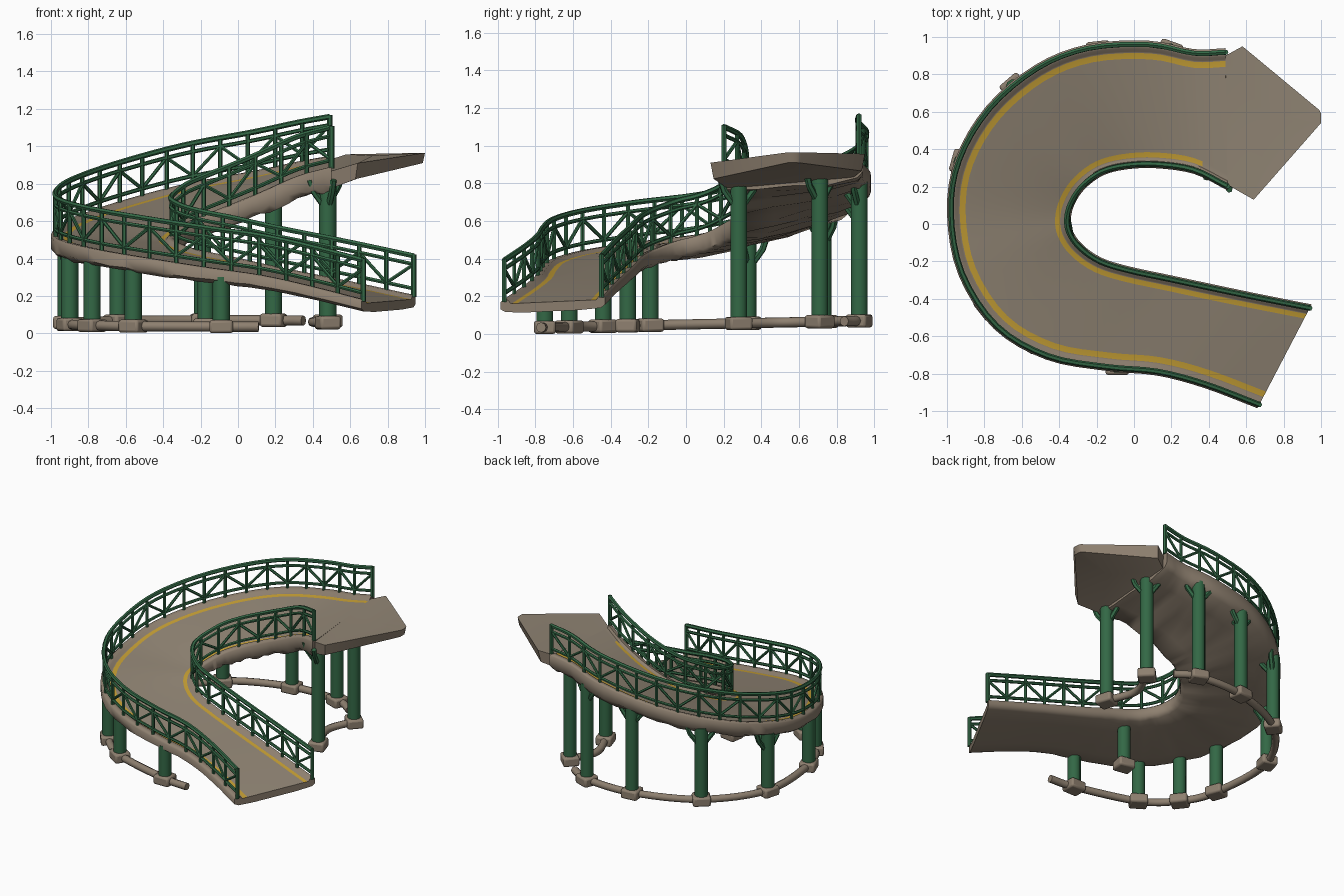
import bpy, bmesh, math, random
from mathutils import Vector

random.seed(4)
if "Cube" in bpy.data.objects:
    bpy.data.objects.remove(bpy.data.objects["Cube"])


def material(name, rgb):
    m = bpy.data.materials.new(name)
    m.use_nodes = True
    m.diffuse_color = (*rgb, 1)
    node = m.node_tree.nodes["Principled BSDF"]
    node.inputs["Base Color"].default_value = (*rgb, 1)
    node.inputs["Roughness"].default_value = 0.9
    return m


STONE = material("stone", (0.27, 0.215, 0.16))
PAVING = material("paving", (0.28, 0.232, 0.174))
YELLOW = material("yellow line", (0.55, 0.34, 0.035))
GREEN = material("green metal", (0.033, 0.138, 0.06))


def smooth(ob, angle=55):
    bpy.ops.object.select_all(action="DESELECT")
    ob.select_set(True)
    bpy.context.view_layer.objects.active = ob
    bpy.ops.object.shade_smooth_by_angle(angle=math.radians(angle))


def mesh_object(name, bm, mats):
    bmesh.ops.recalc_face_normals(bm, faces=bm.faces)
    me = bpy.data.meshes.new(name)
    bm.to_mesh(me)
    bm.free()
    for m in mats:
        me.materials.append(m)
    ob = bpy.data.objects.new(name, me)
    bpy.context.collection.objects.link(ob)
    smooth(ob)
    return ob


def tubes(name, paths, radius, mat, res=1):
    """One mesh of round bars, one for each path."""
    cu = bpy.data.curves.new(name, "CURVE")
    cu.dimensions = "3D"
    cu.bevel_depth, cu.bevel_resolution, cu.use_fill_caps = radius, res, True
    for path in paths:
        sp = cu.splines.new("POLY")
        sp.points.add(len(path) - 1)
        for p, co in zip(sp.points, path):
            p.co = (*co, 1)
    cu.materials.append(mat)
    ob = bpy.data.objects.new(name, cu)
    bpy.context.collection.objects.link(ob)
    bpy.ops.object.select_all(action="DESELECT")
    ob.select_set(True)
    bpy.context.view_layer.objects.active = ob
    bpy.ops.object.convert(target="MESH")
    smooth(bpy.context.object)


def spline(points, steps=4):
    """Smooth path through the points."""
    pts = [Vector(p) for p in points]
    pts = [2 * pts[0] - pts[1]] + pts + [2 * pts[-1] - pts[-2]]
    out = []
    for a, b, c, d in zip(pts, pts[1:], pts[2:], pts[3:]):
        for i in range(steps):
            t = i / steps
            out.append(0.5 * (2 * b + (c - a) * t + (2 * a - 5 * b + 4 * c - d) * t ** 2
                              + (3 * b - a - 3 * c + d) * t ** 3))
    return out + [pts[-2]]


def resample(path, n):
    """n equal steps along a path."""
    dist = [0]
    for a, b in zip(path, path[1:]):
        dist.append(dist[-1] + (b - a).length)
    out, j = [], 0
    for i in range(n + 1):
        s = dist[-1] * i / n
        while j < len(path) - 2 and dist[j + 1] < s:
            j += 1
        out.append(path[j].lerp(path[j + 1], (s - dist[j]) / (dist[j + 1] - dist[j])))
    return out


# Matching points on the two edges of the ramp
outer = spline([(.66, -.985, .18), (.37, -.875, .255), (.12, -.81, .31), (-.15, -.785, .348),
                (-.47, -.725, .398), (-.75, -.56, .445), (-.94, -.27, .49), (-1, .06, .53),
                (-.955, .35, .59), (-.79, .63, .66), (-.53, .85, .74), (-.25, .96, .81),
                (.08, .98, .87), (.32, .935, .92), (.49, .94, .95)])
inner = spline([(.95, -.43, .205), (.6, -.36, .28), (.2, -.275, .36), (-.02, -.228, .41),
                (-.17, -.182, .44), (-.275, -.11, .47), (-.33, -.03, .5), (-.335, .05, .52),
                (-.305, .13, .55), (-.25, .2, .59), (-.16, .262, .63), (-.04, .292, .68),
                (.12, .298, .75), (.32, .268, .84), (.5, .18, .89)])

# Ramp: a kerbed section swept between the edges, with a rough thickening underside
EDGE = [(.03, -.1), (0, -.075), (0, -.012), (.012, 0), (.045, -.002), (.06, -.02),
        (.068, -.021), (.1, -.021)]
bm = bmesh.new()
rings = []
for n, (o, i) in enumerate(zip(outer, inner)):
    span = i - o
    width = span.to_2d().length
    grow = .65 + .6 * min(1, 1.35 * n / len(outer))
    ring = [(d / width, z) for d, z in EDGE] + [(.5, -.021)]
    ring += [(1 - .85 * d / width, z) for d, z in reversed(EDGE)]
    ring += [(t, -.11) for t in (.75, .5, .25)]
    verts = []
    for t, z in ring:
        if z < -.05:
            z = z * grow + random.uniform(-.02, .02) * (grow - .65)
        verts.append(bm.verts.new(o + span * t + Vector((0, 0, z))))
    rings.append(verts)
count, e = len(rings[0]), len(EDGE)
for r, (a, b) in enumerate(zip(rings, rings[1:])):
    for k in range(count):
        n = (k + 1) % count
        f = bm.faces.new((a[k], a[n], b[n], b[k]))
        if k == e - 2 or (k == e + 1 and r < len(rings) - 4):
            f.material_index = 2
        elif e - 3 < k <= e + 1:
            f.material_index = 1
bm.faces.new(rings[0])
bm.faces.new(rings[-1])
mesh_object("ramp", bm, [STONE, PAVING, YELLOW])

# Pointed landing at the top of the ramp
outline = [(.489, .9, .928), (.58, .95, .957), (.99, .61, .965), (1, .59, .965), (1, .54, .965),
           (.64, .13, .91), (.499, .21, .868)]
bm = bmesh.new()
top = [bm.verts.new(p) for p in outline]
low = []
for x, y, z in outline:
    depth = .1 - .045 * (x - .47) / .53
    low.append(bm.verts.new((x - .012, y + (.55 - y) * .04, z - depth)))
mid = bm.verts.new((.72, .56, .95))
under = bm.verts.new((.7, .56, .85))
for k in range(len(top)):
    n = (k + 1) % len(top)
    bm.faces.new((top[k], top[n], mid)).material_index = 1
    bm.faces.new((low[k], low[n], under))
    bm.faces.new((top[k], top[n], low[n], low[k]))
mesh_object("landing", bm, [STONE, PAVING])


# Railings: three rails, posts and alternating braces
def railing(name, edge, other, panels):
    base = [a + (b - a).normalized() * .022 for a, b in zip(edge, other)]
    foot = resample(base, panels)

    def up(p, h):
        return p + Vector((0, 0, h))

    high = .21
    tubes(name + "_top_rail", [[up(p, high) for p in base]], .015, GREEN)
    tubes(name + "_lower_rails", [[up(p, h) for p in base] for h in (.165, .035)], .011, GREEN)
    tubes(name + "_posts", [[up(p, -.01), up(p, high)] for p in foot], .012, GREEN)
    braces = []
    for k, (a, b) in enumerate(zip(foot, foot[1:])):
        lo, hi = (a, b) if k % 2 else (b, a)
        braces.append([up(lo, .035), up(hi, .165)])
    tubes(name + "_braces", braces, .01, GREEN)
    tubes(name + "_end_posts", [[up(p, -.01), up(p, high + .008)]
                                for p in (foot[0], foot[-1])], .015, GREEN)


railing("outer_railing", outer, inner, 28)
railing("inner_railing", inner, outer, 17)

# Columns: x, y and top height
columns = [(-.09, -.75, .3), (-.56, -.62, .36), (-.78, -.44, .4), (-.9, -.19, .43),
           (-.92, .33, .5), (-.64, .73, .62), (-.19, .92, .74), (.19, .92, .81),
           (.48, .71, .84), (.48, .28, .81), (-.17, -.31, .36)]


def ground(y):
    return .035 + .035 * (y + .77) / 1.7


def facing(x, y):
    return math.atan2(y - .1, x + .1)


# Shafts, with short arms that spread along and under the deck
shafts, arms = [], []
for x, y, z in columns:
    shafts.append([(x, y, ground(y)), (x, y, z)])
    if z > .48:
        for k in (1, 2, 3):
            a = facing(x, y) + k * math.pi / 2
            arms.append([(x + math.cos(a) * r, y + math.sin(a) * r, z + h)
                         for r, h in ((.02, -.13), (.08, -.05), (.1, .01))])
tubes("columns", shafts, .046, GREEN, 3)
tubes("column_arms", arms, .018, GREEN)

# Footings turned to follow the bend
bm = bmesh.new()
for x, y, z in columns:
    turn = facing(x, y)
    for v in bmesh.ops.create_cube(bm, size=1)["verts"]:
        u, w = v.co.x * .115, v.co.y * .125
        v.co = (x + u * math.cos(turn) - w * math.sin(turn),
                y + u * math.sin(turn) + w * math.cos(turn), ground(y) + v.co.z * .07)
bevel = mesh_object("footings", bm, [STONE]).modifiers.new("rounded", "BEVEL")
bevel.width, bevel.segments = .014, 2

# Ground beams joining the footings
beam = [(.11, -.77)] + [c[:2] for c in columns[:8]] + [(.35, .84)]
link = [(.48, .71), (.4, .5), (.48, .28)]
paths = [spline([(x, y, ground(y)) for x, y in p], 6) for p in (beam, link)]
tubes("ground_beams", paths, .027, STONE, 2)
